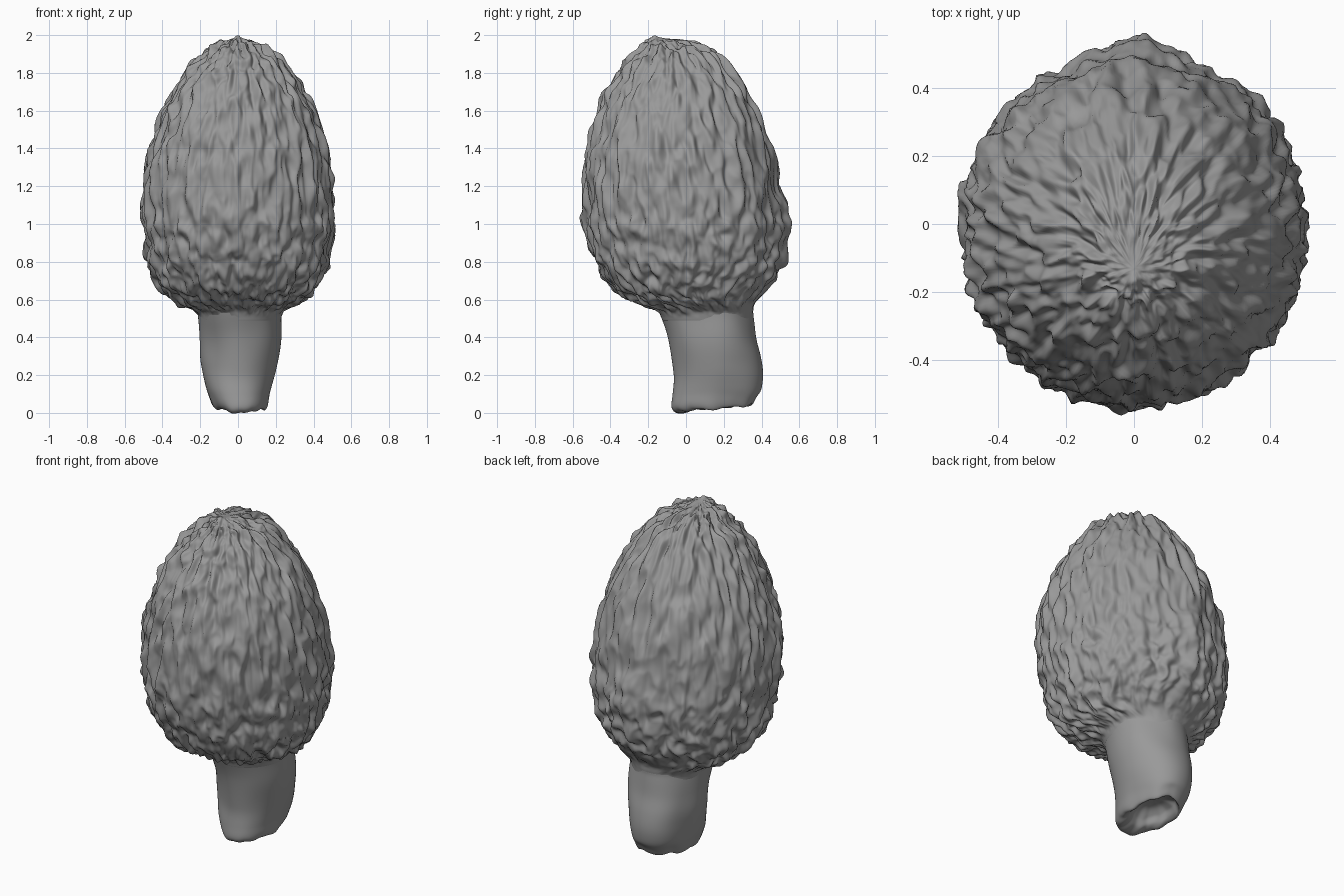
import bpy, bmesh, math
from mathutils import Vector, noise

if "Cube" in bpy.data.objects:
    bpy.data.objects.remove(bpy.data.objects["Cube"])

grey = bpy.data.materials.new("dark_grey")
grey.diffuse_color = (0.32, 0.32, 0.32, 1)
grey.use_nodes = True
grey.node_tree.nodes["Principled BSDF"].inputs["Base Color"].default_value = grey.diffuse_color


def spline(keys, t):
    """Catmull-Rom sample through key tuples, t from 0 to 1."""
    n = len(keys) - 1
    i = min(int(t * n), n - 1)
    f = t * n - i
    a, b, c, d = (keys[max(0, min(n, i + k))] for k in (-1, 0, 1, 2))
    return [0.5 * (2 * q + (r - p) * f + (2 * p - 5 * q + 4 * r - s) * f * f
                   + (3 * q - p - 3 * r + s) * f ** 3) for p, q, r, s in zip(a, b, c, d)]


def fade(v, lo, hi):
    f = max(0.0, min(1.0, (v - lo) / (hi - lo)))
    return f * f * (3 - 2 * f)


def loft(name, keys, rings, sides, shape):
    """Loft ellipses (z, x min, x max, y min, y max), then offset every point by shape()."""
    bm = bmesh.new()
    loops, info = [], []
    for j in range(rings + 1):
        t = j / rings
        z, x0, x1, y0, y1 = spline(keys, t)
        row = []
        for i in range(sides):
            a = 2 * math.pi * i / sides
            row.append(bm.verts.new(((x0 + x1) / 2 + (x1 - x0) / 2 * math.cos(a),
                                     (y0 + y1) / 2 + (y1 - y0) / 2 * math.sin(a), z)))
            info.append((a, t))
        loops.append(row)
    for lo, hi in zip(loops, loops[1:]):
        for i in range(sides):
            k = (i + 1) % sides
            bm.faces.new((lo[i], lo[k], hi[k], hi[i]))
    bm.normal_update()
    moved = [v.co + shape(v, a, t) for v, (a, t) in zip(bm.verts, info)]
    for v, co in zip(bm.verts, moved):
        v.co = co
    bmesh.ops.remove_doubles(bm, verts=bm.verts, dist=0.0003)
    mesh = bpy.data.meshes.new(name)
    bm.to_mesh(mesh)
    bm.free()
    mesh.shade_smooth()
    mesh.materials.append(grey)
    obj = bpy.data.objects.new(name, mesh)
    bpy.context.collection.objects.link(obj)
    return obj


# Egg-shaped cap: long wrinkles above, rounder pits toward the underside
def wrinkles(v, a, t):
    z = v.co.z
    c, s = math.cos(a), math.sin(a)
    back = max(0.0, s)
    yc = 0.11 * fade(-z, -1.0, -0.5) - 0.13 * fade(z, 1.0, 2.0)
    m = math.sqrt(min(1.0, math.hypot(v.co.x, v.co.y - yc) / 0.48))
    k = (10.5 - 2.5 * back) * m
    p = Vector((c * k, s * k, 7.0 * z - 7 * max(0.0, 1.2 - z) ** 2))
    p += 0.35 * noise.noise_vector(p * 0.7)
    h = 0.034 * noise.noise(p) + 0.018 * (0.22 - abs(noise.noise(p * 1.1 + Vector((9, 4, 2)))))
    h += 0.004 * noise.noise(p * 2.2) - 0.003
    h *= fade(z, 0.50, 0.60 + 0.18 * back ** 3) * fade(1 - t, 0.0, 0.12)
    # blunt ridge down the back, with shallow hollows either side
    d = abs(a - math.pi / 2)
    span = fade(z, 0.6, 0.9) * fade(-z, -1.55, -1.0)
    h += span * (0.018 * math.exp(-(d / 0.13) ** 2) - 0.026 * math.exp(-((d - 0.42) / 0.2) ** 2))
    # small off-centre nub at the tip
    nub = 0.02 * math.exp(-(v.co.x ** 2 + (v.co.y + 0.17) ** 2) / 0.0007) * fade(z, 1.9, 1.95)
    return v.normal * h + Vector((0, 0, nub))


cap_keys = [
    (0.49, -0.205, 0.225, -0.125, 0.35),
    (0.535, -0.225, 0.245, -0.15, 0.355),
    (0.575, -0.305, 0.31, -0.225, 0.365),
    (0.63, -0.38, 0.38, -0.35, 0.405),
    (0.72, -0.445, 0.445, -0.435, 0.475),
    (0.85, -0.485, 0.485, -0.50, 0.52),
    (1.00, -0.505, 0.502, -0.535, 0.528),
    (1.15, -0.508, 0.503, -0.542, 0.51),
    (1.30, -0.492, 0.49, -0.537, 0.478),
    (1.45, -0.452, 0.457, -0.51, 0.432),
    (1.60, -0.395, 0.405, -0.465, 0.373),
    (1.74, -0.32, 0.325, -0.40, 0.30),
    (1.85, -0.24, 0.25, -0.325, 0.22),
    (1.925, -0.16, 0.165, -0.255, 0.12),
    (1.965, -0.085, 0.085, -0.205, 0.01),
    (1.985, 0.0, 0.0, -0.13, -0.13),
]
loft("cap", cap_keys, 230, 330, wrinkles)


# Curved smooth stem with a ragged foot and a hollowed underside
def uneven(v, a, t):
    c, s = math.cos(a), math.sin(a)
    low = fade(-v.co.z, -0.14, -0.02) * fade(t, 0.0, 0.2)
    lift = low * (0.022 + 0.02 * s + 0.018 * noise.noise(Vector((c * 2.5, s * 2.5, 5))))
    side = 0.014 * noise.noise(Vector((c * 1.2, s * 1.2, v.co.z * 4))) * fade(t, 0.15, 0.4)
    return Vector((c * side, s * side, lift))


stem_keys = [
    (0.11, 0.015, 0.015, 0.18, 0.18),
    (0.10, -0.045, 0.075, 0.10, 0.26),
    (0.06, -0.08, 0.108, 0.05, 0.312),
    (0.015, -0.095, 0.12, 0.02, 0.333),
    (0.0, -0.118, 0.144, -0.04, 0.345),
    (0.025, -0.138, 0.162, -0.078, 0.362),
    (0.10, -0.157, 0.177, -0.08, 0.388),
    (0.20, -0.182, 0.20, -0.07, 0.405),
    (0.30, -0.20, 0.215, -0.075, 0.40),
    (0.40, -0.207, 0.225, -0.095, 0.375),
    (0.50, -0.21, 0.23, -0.13, 0.355),
    (0.53, -0.212, 0.232, -0.14, 0.352),
]
loft("stem", stem_keys, 66, 96, uneven)
